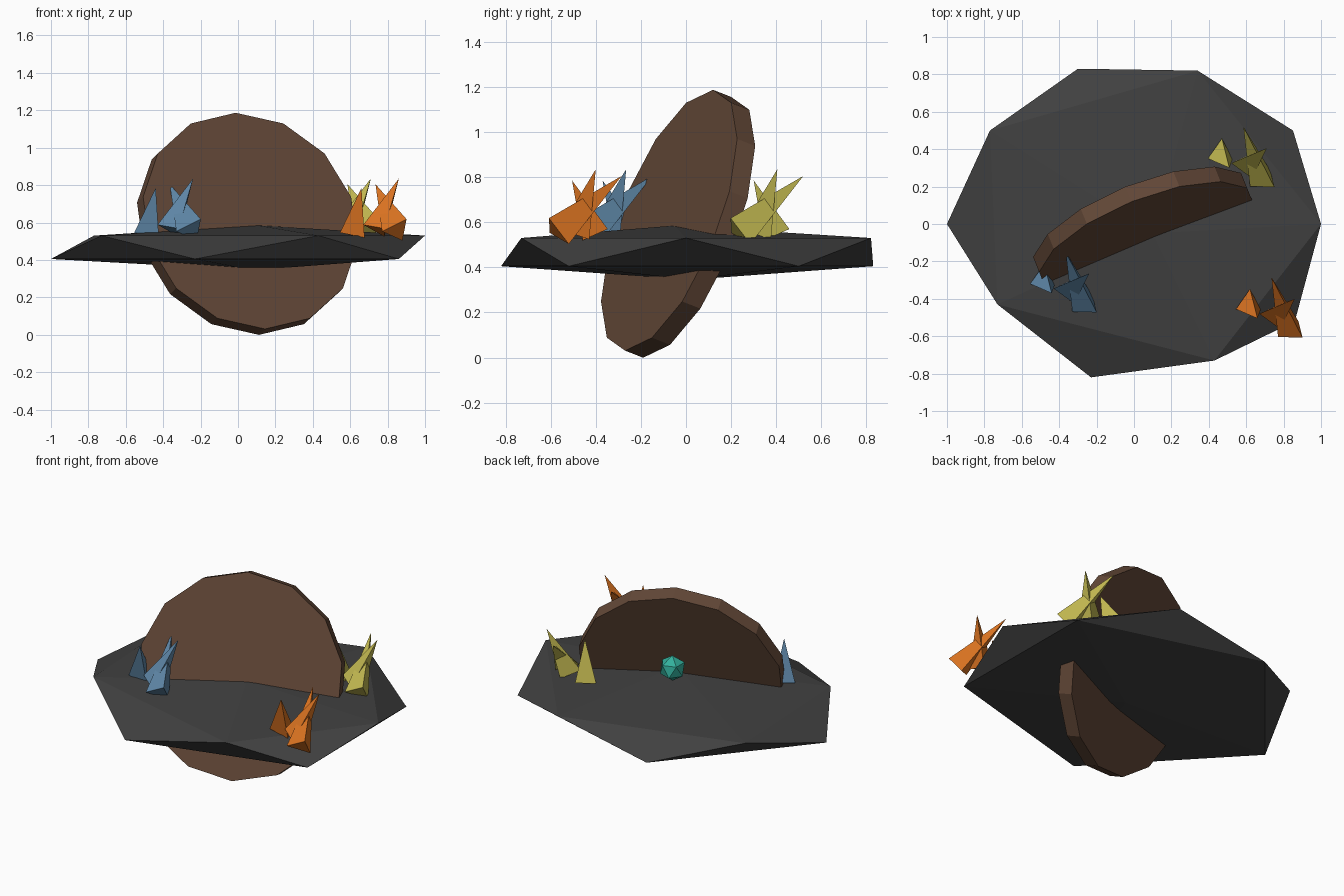
import bpy, bmesh, math
from mathutils import Vector, Matrix

cube = bpy.data.objects.get("Cube")
if cube:
    bpy.data.objects.remove(cube, do_unlink=True)


def material(name, r, g, b):
    mat = bpy.data.materials.new(name)
    mat.use_nodes = True
    mat.diffuse_color = (r, g, b, 1)
    mat.node_tree.nodes["Principled BSDF"].inputs["Base Color"].default_value = (r, g, b, 1)
    return mat


def add_object(name, bm, mat):
    bmesh.ops.recalc_face_normals(bm, faces=bm.faces)
    mesh = bpy.data.meshes.new(name)
    bm.to_mesh(mesh)
    bm.free()
    mesh.materials.append(mat)
    obj = bpy.data.objects.new(name, mesh)
    bpy.context.collection.objects.link(obj)
    return obj


def spike(bm, base, apex, corner):
    """Three-sided leaning crystal around the base-to-apex axis."""
    base, apex = Vector(base), Vector(apex)
    axis = (apex - base).normalized()
    arm = Vector(corner) - base
    arm -= axis * arm.dot(axis)
    ring = [bm.verts.new(base + Matrix.Rotation(math.tau * i / 3, 3, axis) @ arm)
            for i in range(3)]
    tip = bm.verts.new(apex)
    bm.faces.new(ring)
    for i in range(3):
        bm.faces.new((ring[i], ring[(i + 1) % 3], tip))


grey = material("charcoal rock", 0.052, 0.052, 0.052)
brown = material("brown stone", 0.125, 0.065, 0.039)
teal = material("teal gem", 0.032, 0.43, 0.33)
orange = material("orange crystal", 0.74, 0.18, 0.016)
blue = material("blue crystal", 0.117, 0.25, 0.40)
yellow = material("yellow crystal", 0.56, 0.50, 0.085)

# Flat irregular slab: upper ring, lower ring and two poles
upper = [(1, 0), (.34, .82), (-.77, .5), (-.73, -.43), (.43, -.73)]
lower = [(.85, .5), (-.3, .83), (-1, 0), (-.23, -.82), (.86, -.52)]
bm = bmesh.new()
for ring, z in ((upper, .53), (lower, .405)):
    for x, y in ring:
        bm.verts.new((x, y, z))
bm.verts.new((.1, -.05, .585))
bm.verts.new((.08, .02, .345))
bmesh.ops.convex_hull(bm, input=bm.verts)
add_object("rock_slab", bm, grey)

# Tilted round stone passing through the slab
bm = bmesh.new()
bmesh.ops.create_cone(bm, cap_ends=True, segments=14, radius1=.615, radius2=.615, depth=.092)
disc = add_object("stone_disc", bm, brown)
disc.location = (.05, -.035, .593)
disc.rotation_euler = (math.radians(70), 0, math.radians(22))

# Gem tucked behind the disc
bm = bmesh.new()
bmesh.ops.create_icosphere(bm, subdivisions=1, radius=.08)
gem = add_object("gem", bm, teal)
gem.location = (.02, .11, .655)

# Three copies of one crystal cluster: base centre, apex, base corner
spikes = [
    ((.614, -.42, .545), (.66, -.505, .785), (.545, -.455, .545)),
    ((.85, -.577, .558), (.735, -.285, .805), (.9, -.605, .62)),
    ((.745, -.49, .56), (.86, -.4, .835), (.67, -.48, .588)),
]
for name, mat, offset in (("orange_crystals", orange, (0, 0, 0)),
                          ("blue_crystals", blue, (-1.1, .135, 0)),
                          ("yellow_crystals", yellow, (-.15, .805, 0))):
    bm = bmesh.new()
    for base, apex, corner in spikes:
        spike(bm, base, apex, corner)
    add_object(name, bm, mat).location = offset
